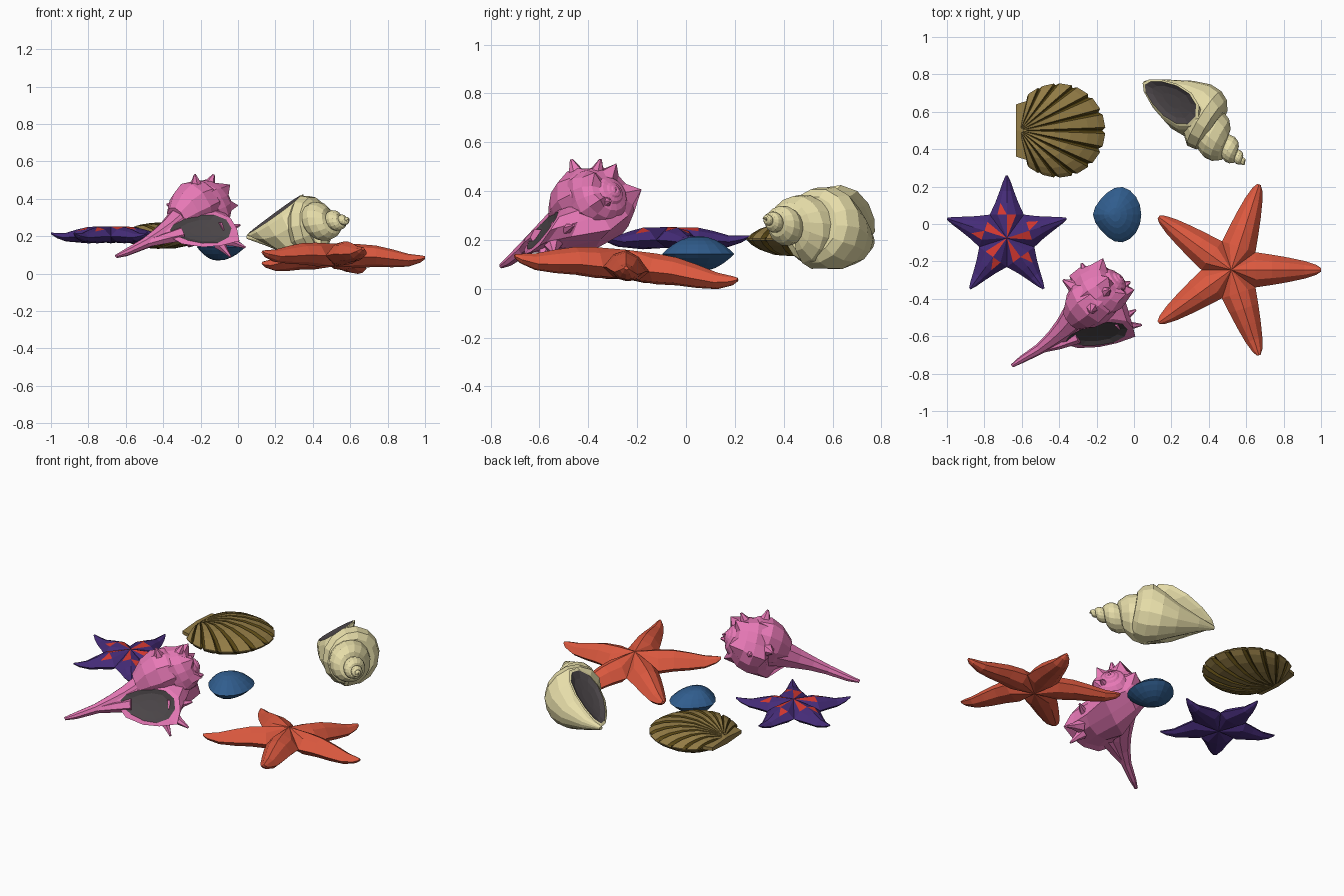
import bpy, bmesh
from math import sin, cos, pi, exp, log, sqrt, radians
from mathutils import Vector as V

if "Cube" in bpy.data.objects:
    bpy.data.objects.remove(bpy.data.objects["Cube"])


def mat(name, *c):
    m = bpy.data.materials.new(name)
    m.diffuse_color = (*c, 1)
    m.use_nodes = True
    m.node_tree.nodes["Principled BSDF"].inputs["Base Color"].default_value = m.diffuse_color
    return m


ORANGE, PURPLE = mat("orange", .72, .1, .05), mat("purple", .06, .025, .19)
RED, PINK = mat("red", .68, .04, .03), mat("pink", .8, .19, .47)
CREAM, OLIVE = mat("cream", .8, .73, .4), mat("olive", .29, .2, .06)
DARK_OLIVE, BLUE = mat("dark_olive", .11, .07, .008), mat("blue", .03, .11, .27)
GREY = mat("inner_grey", .07, .06, .065)


def build(name, verts, faces, mats):
    """faces: list of (index tuple, material index)"""
    me = bpy.data.meshes.new(name)
    me.from_pydata([tuple(v) for v in verts], [], [f for f, _ in faces])
    for m in mats:
        me.materials.append(m)
    for p, (_, i) in zip(me.polygons, faces):
        p.material_index = i
    bm = bmesh.new()
    bm.from_mesh(me)
    bmesh.ops.remove_doubles(bm, verts=bm.verts, dist=1e-4)
    bmesh.ops.recalc_face_normals(bm, faces=bm.faces)
    bm.to_mesh(me)
    bm.free()
    ob = bpy.data.objects.new(name, me)
    bpy.context.collection.objects.link(ob)
    return ob


def bridge(faces, a, b, n, m=0):
    for j in range(n):
        k = (j + 1) % n
        faces.append(((a + j, a + k, b + k, b + j), m))


# Starfish: five ridged arms meeting in creases at the centre
def star(name, c, R, ri, a0, stations, top, bot, slope, mats, spots=False):
    lat = [-1, -.55, 0, .55, 1, .55, 0, -.55]
    hgt = [0, .72, 1, .72, 0, -.8, -1, -.8]
    u0, w0 = ri * cos(pi / 5), ri * sin(pi / 5)
    verts, faces = [], []

    def add(x, y, z):
        verts.append((c[0] + x, c[1] + y, c[2] + z + slope * y))
        return len(verts) - 1

    for k in range(5):
        ang = a0 + k * 2 * pi / 5
        ca, sa = cos(ang), sin(ang)
        ct, cb = add(0, 0, top), add(0, 0, -bot * .8)
        starts = []
        for t, w, h, dz in stations:
            u = u0 + (R - u0) * t
            starts.append(len(verts))
            for l, g in zip(lat, hgt):
                v = l * w * w0
                add(ca * u - sa * v, sa * u + ca * v, dz + g * h * (top if g > 0 else bot))
        s = starts[0]
        for j in range(8):
            faces.append(((ct if j < 4 else cb, s + j, s + (j + 1) % 8), int(spots and j == 1)))
        for i, (a, b) in enumerate(zip(starts, starts[1:])):
            for j in range(8):
                n = (j + 1) % 8
                if spots and i == 0 and j == 2:   # triangular spot beside the ridge
                    faces += [((a + 2, a + 3, b + 3), 1), ((a + 2, b + 3, b + 2), 0)]
                else:
                    faces.append(((a + j, a + n, b + n, b + j), 0))
        faces.append((tuple(starts[-1] + j for j in range(8)), 0))
    return build(name, verts, faces, mats)


star("large_starfish", (.52, -.245, .08), .48, .16, 0,
     [(0, 1, .97, 0), (.25, .86, .88, 0), (.5, .7, .74, -.009), (.75, .5, .52, -.016),
      (.93, .28, .3, -.006), (1, .1, .12, .004)], .08, .05, -.105, [ORANGE])
star("small_starfish", (-.68, -.075, .2), .335, .155, pi / 2,
     [(0, 1, .95, 0), (.3, .68, .75, -.003), (.6, .42, .5, -.008), (.85, .22, .3, .002), (1, .06, .1, .014)],
     .053, .04, 0, [PURPLE, RED], True)


# Spiral shell: growing tube wound round an axis, last part blended into the mouth
def spiral(name, apex, tip, n, turns, grow, L, R, r, q, canal, mouth, lip, mats, spike=0, seg=12, per=16):
    apex, a = V(apex), (V(tip) - V(apex)).normalized()
    n = V(n)
    n = (n - a * n.dot(a)).normalized()
    m = n.cross(a)
    C, U, W = (V(p) for p in mouth)
    N = W.cross(U).normalized()
    total = turns * per
    verts, faces = [], []

    def rim(j, sc):
        ph = 2 * pi * j / seg
        return (U * cos(ph) * (1 - .3 * sin(ph)) + W * sin(ph)) * sc

    for i in range(total + 1):
        d = (i - total) * 2 * pi / per
        s = exp(log(grow) * d / (2 * pi))
        rad = m * cos(d) + n * sin(d)
        f = max(0, 1 + d / (2 * pi))
        f = f * f * (3 - 2 * f)
        g = max(0, 1 + d / (.28 * 2 * pi))
        g = g * g * (3 - 2 * g)
        ring = []
        for j in range(seg):
            ph = 2 * pi * j / seg
            k = max(0, sin(ph)) ** 2 * f
            ax = L * s + q * s * sin(ph) + canal * k
            rr = (R + r * cos(ph)) * s * (1 - .6 * k * (canal > 0))
            ring.append((apex + a * ax + rad * rr).lerp(C + rim(j, lip), g))
        mid = sum(ring, V()) / seg
        back = total - i
        for j, p in enumerate(ring):
            if spike and back < 1.1 * per and back % 3 == 0:
                amt = {seg - 2: .45, 0: .12, 1: .3}.get(j, 0) * (.4 if back == 0 else 1)
                p = p + (p - mid) * amt * spike
            verts.append(p)
        if i:
            bridge(faces, (i - 1) * seg, i * seg, seg)
    # mouth: lip edge then dark hollow
    for sc, depth, mi in ((1, 0, 0), (.75, .012, 1), (.35, .016, 1)):
        b = len(verts)
        verts += [C + rim(j, sc) - N * (depth - .004) for j in range(seg)]
        bridge(faces, b - seg, b, seg, mi)
    faces.append((tuple(range(len(verts) - seg, len(verts))), 1))
    return build(name, verts, faces, mats)


# Tapering tube through points (x, y, z, radius)
def tube(name, path, mats, seg=8):
    verts, faces = [], []
    d = (V(path[-1][:3]) - V(path[0][:3])).normalized()
    x = d.cross(V((0, 0, 1))).normalized()
    y = x.cross(d)
    for i, (px, py, pz, r) in enumerate(path):
        for j in range(seg):
            t = 2 * pi * j / seg
            verts.append(V((px, py, pz)) + x * r * cos(t) + y * r * sin(t))
        if i:
            bridge(faces, (i - 1) * seg, i * seg, seg)
    faces += [(tuple(range(seg)), 0), (tuple(range(len(verts) - seg, len(verts))), 0)]
    return build(name, verts, faces, mats)


# Cream whelk: spire with mouth, plus the swollen body below the mouth
spiral("whelk_shell", (.61, .31, .29), (.05, .75, .2), (-.1, 0, 1), 4, 1.9, .40, .065, .14, .15, .12,
       ((.195, .66, .31), (-.035, -.08, -.035), (-.135, .085, -.095)), 1.1, [CREAM, GREY])
tube("whelk_body", [(.435, .515, .26, .12), (.415, .53, .258, .155), (.375, .565, .25, .172), (.335, .625, .22, .143),
                    (.265, .685, .195, .095), (.15, .737, .19, .042), (.05, .757, .195, .01)], [CREAM], 14)

# Pink spiny shell
spiral("spiny_shell", (-.06, -.28, .41), (-.65, -.76, .09), (.2, -.78, .6), 4, 1.75, .2, .085, .125, .14, 0,
       ((-.2, -.59, .235), (.01, -.055, -.075), (-.165, -.03, -.005)), 1.18, [PINK, GREY], 1)
tube("spiny_shell_canal", [(-.17, -.36, .36, .1), (-.22, -.4, .335, .125), (-.3, -.475, .285, .085),
                           (-.37, -.555, .235, .06), (-.43, -.61, .2, .043), (-.5, -.665, .16, .03),
                           (-.6, -.725, .112, .02), (-.65, -.757, .093, .01)], [PINK])
# Swollen shoulder of the body whorl
tube("spiny_shell_shoulder", [(-.14, -.35, .4, .09), (-.18, -.38, .385, .125), (-.235, -.42, .36, .138),
                              (-.285, -.465, .33, .115), (-.33, -.51, .29, .07)], [PINK], 10)
# Thin web joining the lip to the canal
tube("canal_web", [(-.3, -.6, .21, .04), (-.4, -.64, .185, .03), (-.52, -.68, .15, .015)], [PINK], 6)
# Shoulder spines point out of the body centre, lip spines out of the mouth
body, lip_c = V((-.21, -.4, .34)), V((-.15, -.55, .22))
for i, (c, f, r, t) in enumerate([
        (body, .5, .06, (-.23, -.47, .53)), (body, .5, .06, (-.13, -.35, .53)), (body, .5, .06, (-.38, -.3, .37)),
        (body, .5, .06, (-.28, -.21, .36)), (body, .5, .06, (-.02, -.31, .36)), (body, .5, .06, (-.33, -.43, .44)),
        (lip_c, .45, .04, (.04, -.54, .14)), (lip_c, .45, .035, (-.04, -.6, .09)), (lip_c, .3, .05, (.01, -.46, .26))]):
    t = V(t)
    tube(f"spine_{i}", [(*c.lerp(t, f), r), (*c.lerp(t, (1 + f) / 2), r * .5), (*t, .006)], [PINK], 6)


# Scallop: ribbed fan, top and bottom valves, with hinge ears
def scallop(name, o, cx, rad, h, ribs, mats):
    verts, faces, cols = [], [], []
    span = radians(78)
    for k in range(ribs):
        for fr, groove in ((0.02, 1), (.16, 0), (.84, 0), (.98, 1)):
            cols.append((-span + 2 * span * (k + fr) / ribs, groove))
    ts = [0.04, .2, .4, .6, .8, .93, 1]
    dome = [.4, .75, 1, .97, .7, .36, .05]
    n = len(ts)
    for sgn in (1, -1):
        base = len(verts)
        for th, gr in cols:
            d = cx * cos(th) + sqrt(rad ** 2 - (cx * sin(th)) ** 2)
            side = 1 - .65 * (abs(th) / span) ** 3
            for t, z in zip(ts, dome):
                dd = d * t * (1 - .035 * gr * t)
                zz = h * z * side - (.013 * gr * min(1, t * 2) if t < 1 else 0)
                verts.append((o[0] + dd * cos(th), o[1] + dd * sin(th), o[2] + sgn * max(.002, zz)))
        for c in range(len(cols) - 1):
            for i in range(n - 1):
                a = base + c * n + i
                faces.append(((a, a + 1, a + n + 1, a + n), 0 if c % 4 == 1 else 1))
    half = len(verts) // 2
    for c in range(len(cols) - 1):            # close the rim
        a = c * n + n - 1
        faces.append(((a, a + n, a + n + half, a + half), 0))
    for s in (1, -1):                         # ears
        b = len(verts)
        for z in (.02, -.02):
            for x, y in ((-.02, 0), (-.02, .14), (.06, .165), (.09, .1), (.03, 0)):
                verts.append((o[0] + x, o[1] + s * y, o[2] + z * (1 if y < .12 else .5)))
        bridge(faces, b, b + 5, 5)
        faces += [(tuple(range(b, b + 5)), 0), (tuple(range(b + 5, b + 10)), 0)]
    return build(name, verts, faces, mats)


scallop("scallop_shell", (-.61, .5, .203), .205, .252, .07, 12, [OLIVE, DARK_OLIVE])


# Blue clam: two domed valves with a sharp seam and a beak
def clam(name, c, rx, ry, h, mats, seg=18):
    verts, faces = [], []
    rings = [1, .88, .7, .48, .25]
    for sgn in (1, -1):
        b = len(verts)
        for rho in rings:
            for j in range(seg):
                t = 2 * pi * j / seg
                left = max(0, -cos(t))
                x = rx * rho * cos(t) * (1 + .12 * left ** 6) - .025 * (1 - rho)
                y = ry * rho * sin(t) * (1 - .2 * left)
                verts.append((c[0] + x, c[1] + y, c[2] + sgn * h * (1 - rho ** 2.1)))
        for i in range(len(rings) - 1):
            bridge(faces, b + i * seg, b + (i + 1) * seg, seg)
        verts.append((c[0] - .025, c[1], c[2] + sgn * h))
        s = b + (len(rings) - 1) * seg
        for j in range(seg):
            faces.append(((s + j, s + (j + 1) % seg, len(verts) - 1), 0))
    return build(name, verts, faces, mats)


clam("clam_shell", (-.083, .05, .143), .122, .15, .073, [BLUE])
